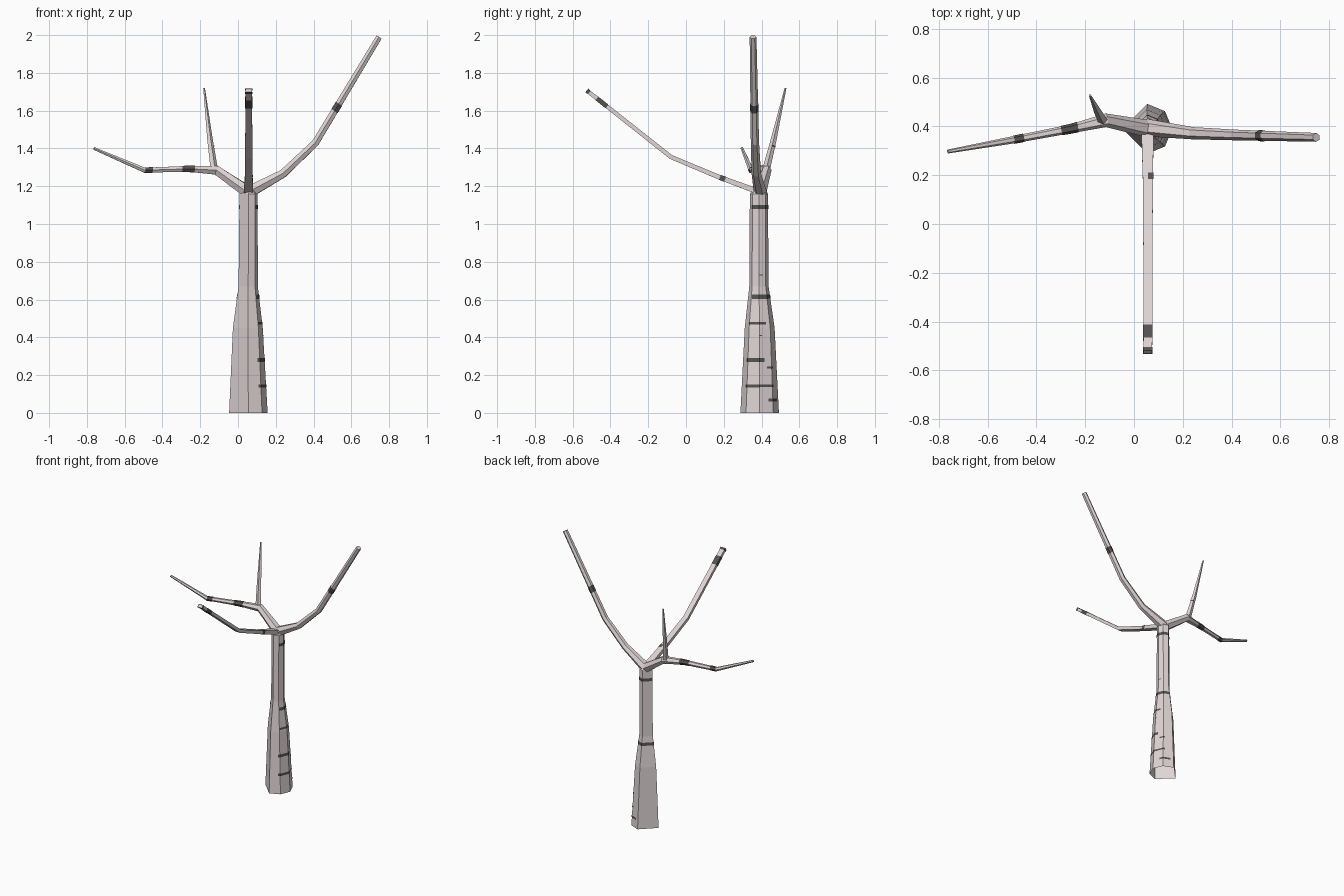
import bpy, bmesh, math
from mathutils import Vector

if "Cube" in bpy.data.objects:
    bpy.data.objects.remove(bpy.data.objects["Cube"])


def material(name, col):
    m = bpy.data.materials.new(name)
    m.diffuse_color = (*col, 1)
    m.use_nodes = True
    m.node_tree.nodes["Principled BSDF"].inputs["Base Color"].default_value = m.diffuse_color
    return m


bark = material("pale bark", (0.74, 0.66, 0.66))
dark = material("dark bark marks", (0.09, 0.082, 0.082))


def tube(name, path, angles, marks=(), flat=1.0):
    """Faceted tube. path: (x, y, z, radius); angles: corner directions in degrees;
    marks: (t0, t1, u0, u1), t = path segment parameter, u = facet parameter."""
    pts = [Vector(p[:3]) for p in path]
    rad = [p[3] for p in path]
    n, sides = len(pts), len(angles)
    whole = (pts[-1] - pts[0]).normalized()
    ref = Vector((0, 1, 0)) if abs(whole.z) > 0.9 else Vector((0, 0, 1))
    frames = []
    for i in range(n):
        t = Vector()
        if i > 0:
            t += (pts[i] - pts[i - 1]).normalized()
        if i < n - 1:
            t += (pts[i + 1] - pts[i]).normalized()
        t.normalize()
        a = ref.cross(t).normalized()
        frames.append((a, t.cross(a)))

    def corner(i, j, off=0.0):
        w = math.radians(angles[j % sides])
        a, b = frames[i]
        r = rad[i]
        return pts[i] + a * math.cos(w) * (r + off) + b * math.sin(w) * (r * flat + off)

    def surface(t, u):
        i = min(int(t), n - 2)
        j = math.floor(u)
        lo, hi = [corner(k, j, 0.002).lerp(corner(k, j + 1, 0.002), u - j)
                  for k in (i, i + 1)]
        return lo.lerp(hi, t - i)

    bm = bmesh.new()
    rings = [[bm.verts.new(corner(i, j)) for j in range(sides)] for i in range(n)]
    for i in range(n - 1):
        for j in range(sides):
            k = (j + 1) % sides
            bm.faces.new((rings[i][j], rings[i][k], rings[i + 1][k], rings[i + 1][j]))
    bm.faces.new(rings[-1])
    # thin bark marks hugging the facets
    for t0, t1, u0, u1 in marks:
        cuts = [u0] + list(range(math.floor(u0) + 1, math.ceil(u1))) + [u1]
        for a, b in zip(cuts, cuts[1:]):
            f = bm.faces.new([bm.verts.new(surface(t, u))
                              for t, u in ((t0, a), (t0, b), (t1, b), (t1, a))])
            f.material_index = 1
    me = bpy.data.meshes.new(name)
    bm.to_mesh(me)
    bm.free()
    me.materials.append(bark)
    me.materials.append(dark)
    ob = bpy.data.objects.new(name, me)
    bpy.context.collection.objects.link(ob)
    return ob


def regular(sides, spin=0):
    return [360 * j / sides + spin for j in range(sides)]


# trunk: six uneven sides, wide facets on the left, flared toward the ground
trunk = [(0.055, 0.39, 0, 0.102), (0.052, 0.39, 0.45, 0.079), (0.054, 0.386, 0.67, 0.051),
         (0.056, 0.386, 1.16, 0.048), (0.056, 0.386, 1.185, 0.028)]


def level(z):
    for i in range(len(trunk) - 1):
        z0, z1 = trunk[i][2], trunk[i + 1][2]
        if z <= z1:
            return i + (z - z0) / (z1 - z0)


# bark marks: height, thickness, start and end facet
bands = [(0.068, 0.014, 0.65, 1.7), (0.142, 0.018, -1.2, 0.0), (0.144, 0.013, 0.0, 1.2),
         (0.24, 0.010, 0.6, 1.2), (0.28, 0.020, -1.2, 0.4), (0.475, 0.014, -1.0, 0.6),
         (0.615, 0.022, -0.9, 3.0), (0.73, 0.006, 0.1, 0.6), (0.41, 0.005, 0.0, 0.2),
         (1.09, 0.022, -1.0, 3.0)]
tube("trunk", trunk, [0, 45, 90, 180, 270, 315],
     [(level(z - h / 2), level(z + h / 2), a, b) for z, h, a, b in bands])

# branches
tube("front_branch",
     [(0.055, 0.40, 1.165, 0.036), (0.057, 0.17, 1.25, 0.029),
      (0.057, -0.08, 1.355, 0.027), (0.057, -0.525, 1.707, 0.025)],
     regular(4, 45), [(0.84, 0.96, -1.0, 0.5), (2.76, 2.88, 0, 4), (2.97, 3, 0, 4)], 0.6)
tube("right_branch",
     [(0.05, 0.395, 1.165, 0.036), (0.24, 0.372, 1.268, 0.025),
      (0.41, 0.365, 1.43, 0.022), (0.747, 0.355, 1.99, 0.018)],
     regular(6), [(2.30, 2.37, 0, 6)])
tube("left_branch",
     [(0.06, 0.39, 1.165, 0.036), (-0.115, 0.425, 1.285, 0.028),
      (-0.26, 0.39, 1.292, 0.018), (-0.495, 0.345, 1.285, 0.015),
      (-0.763, 0.297, 1.40, 0.008)],
     regular(6), [(1.8, 2.0, 0, 6), (2.0, 2.16, 0, 6), (2.82, 2.99, 0, 6)])
tube("upright_twig",
     [(-0.125, 0.42, 1.27, 0.022), (-0.15, 0.465, 1.45, 0.016),
      (-0.18, 0.527, 1.72, 0.005)],
     regular(5), [(0.77, 0.82, 0, 1)])
